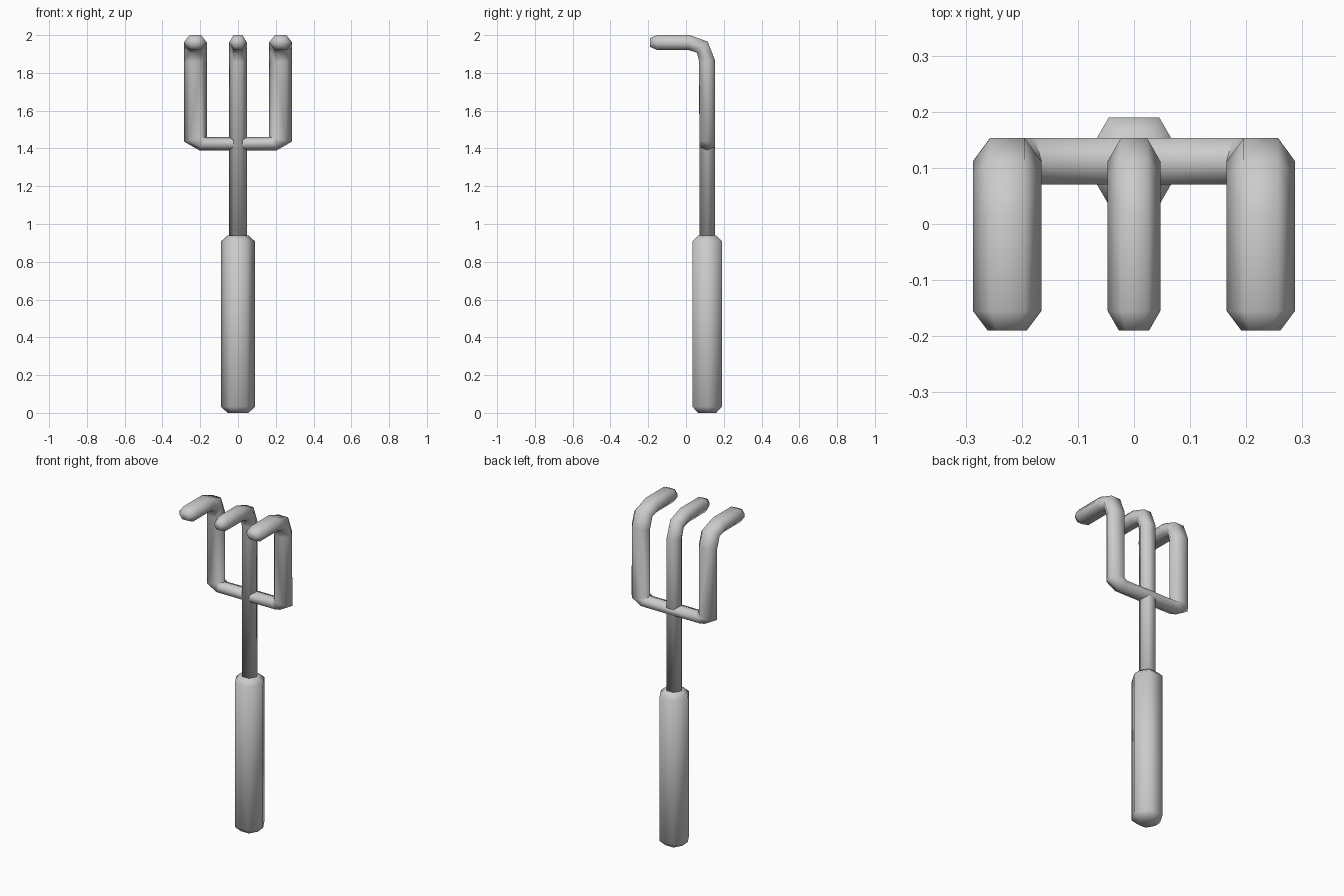
import bpy, bmesh
from mathutils import Vector as V

if "Cube" in bpy.data.objects:
    bpy.data.objects.remove(bpy.data.objects["Cube"])

Y = 0.112       # depth of the shaft axis
D = 0.0415      # half depth of the metal rods


def ring(c, v, d):
    """Six-sided cross-section: points at +-v, flats at +-d."""
    c, v, d = V(c), V(v), V(d)
    return [c + v, c + v / 2 + d, c - v / 2 + d, c - v, c - v / 2 - d, c + v / 2 - d]


def loft(name, rings, cap_start=True):
    bm = bmesh.new()
    loops = [[bm.verts.new(p) for p in r] for r in rings]
    for a, b in zip(loops, loops[1:]):
        for i in range(6):
            j = (i + 1) % 6
            bm.faces.new((a[i], a[j], b[j], b[i]))
    if cap_start:
        bm.faces.new(loops[0][::-1])
    bm.faces.new(loops[-1])
    bmesh.ops.recalc_face_normals(bm, faces=bm.faces)
    # open lofts: make the far cap face forward
    if bm.faces[:][-1].normal.dot(loops[-1][0].co - loops[-2][0].co) < 0:
        bmesh.ops.reverse_faces(bm, faces=bm.faces)
    for f in bm.faces:
        f.smooth = True
    me = bpy.data.meshes.new(name)
    bm.to_mesh(me)
    bm.free()
    ob = bpy.data.objects.new(name, me)
    bpy.context.collection.objects.link(ob)
    return ob


def hook(x, w):
    """Bent end of a tine, from the top of the upright to the tip."""
    out = []
    # outer (y, z) and inner (y, z) of each section
    for oy, oz, iy, iz in ((0.153, 1.868, 0.07, 1.858),
                           (0.115, 1.966, 0.058, 1.907),
                           (0.02, 2.0, 0.01, 1.922),
                           (-0.155, 2.0, -0.155, 1.922),
                           (-0.19, 1.984, -0.19, 1.938)):
        k = 0.57 if oy < -0.18 else 1
        out.append(ring((x, (oy + iy) / 2, (oz + iz) / 2), (-w * k, 0, 0),
                        (0, (oy - iy) / 2, (oz - iz) / 2)))
    return out


# Handle with bevelled ends
loft("handle", [ring((0, Y, z), (-r, 0, 0), (0, r * 0.866, 0))
                for z, r in ((0, 0.055), (0.032, 0.09), (0.908, 0.09), (0.94, 0.055))])

# Shaft running up into the centre tine
loft("shaft_and_centre_tine",
     [ring((0, Y, 0.92), (-0.047, 0, 0), (0, D, 0))] + hook(0, 0.047))

# Crossbar and outer tine, mirrored to the other side
bar = []
for ox, oz, ix, iz in ((0, 1.39, 0, 1.46), (0.205, 1.39, 0.167, 1.46), (0.287, 1.437, 0.165, 1.461)):
    bar.append(ring(((ox + ix) / 2, Y, (oz + iz) / 2),
                    ((ix - ox) / 2, 0, (iz - oz) / 2), (0, D, 0)))
tines = loft("crossbar_and_outer_tines", bar + hook(0.226, 0.061), cap_start=False)
tines.modifiers.new("mirror", 'MIRROR').use_axis = (True, False, False)
